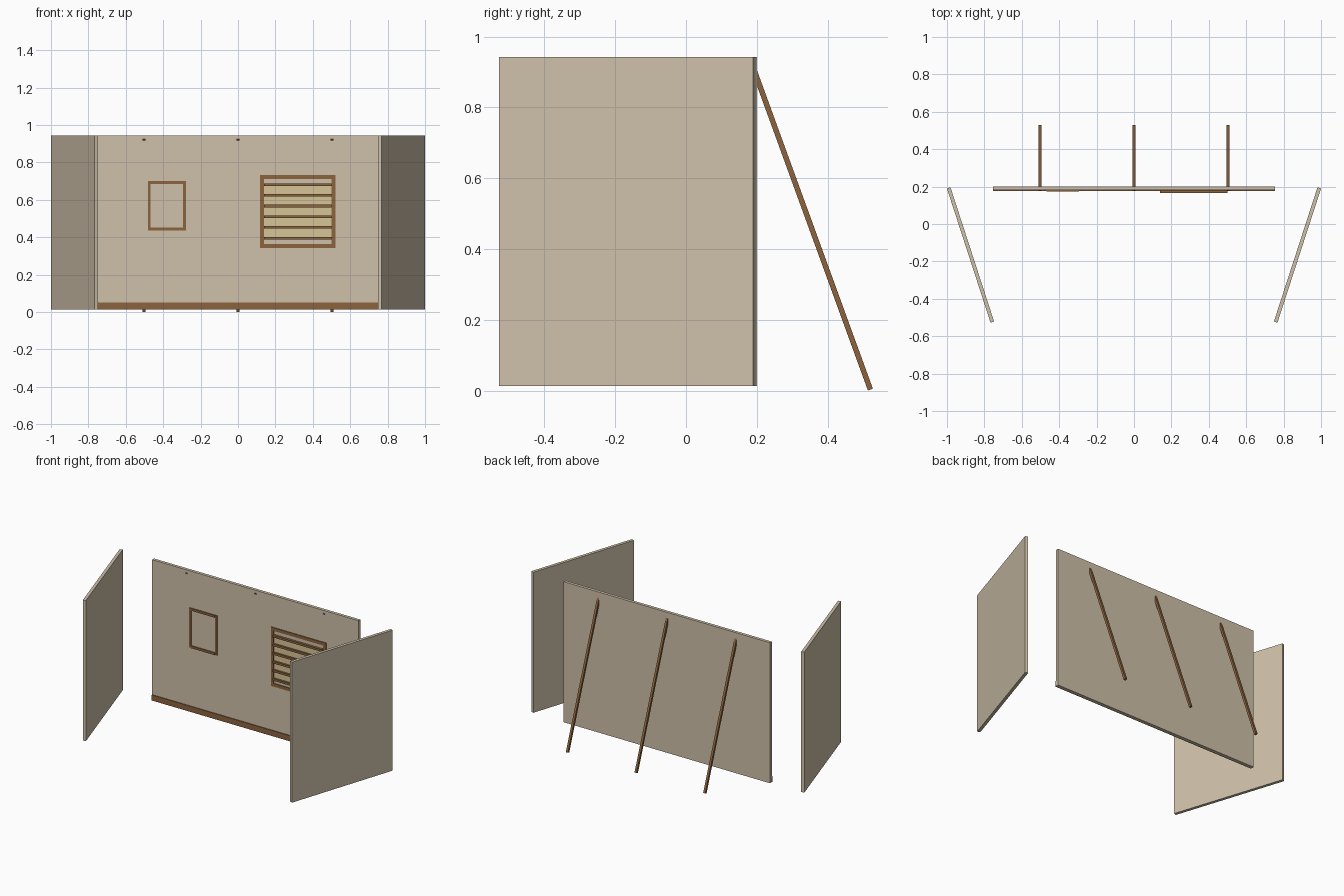
import bpy
from math import radians, sin, cos

if "Cube" in bpy.data.objects:
    bpy.data.objects.remove(bpy.data.objects["Cube"], do_unlink=True)


def material(name, rgb):
    mat = bpy.data.materials.new(name)
    mat.use_nodes = True
    mat.diffuse_color = (*rgb, 1)
    mat.node_tree.nodes["Principled BSDF"].inputs["Base Color"].default_value = (*rgb, 1)
    return mat


PLASTER = material("warm plaster", (0.62, 0.53, 0.40))
WOOD = material("brown wood", (0.26, 0.125, 0.048))
STRAW = material("pale straw", (0.67, 0.56, 0.31))


def box(name, size, location, mat, rotation=(0, 0, 0)):
    bpy.ops.mesh.primitive_cube_add(size=1, location=location, rotation=rotation)
    obj = bpy.context.object
    obj.name = name
    obj.scale = size
    bpy.ops.object.transform_apply(location=False, rotation=False, scale=True)
    obj.data.materials.append(mat)
    return obj


def panel(name, x0, x1, z0, z1, front, mat, back=0.19):
    """Box given by its edges, set into the back wall unless told otherwise."""
    return box(name, (x1 - x0, back - front, z1 - z0),
               ((x0 + x1) / 2, (front + back) / 2, (z0 + z1) / 2), mat)


def frame(name, x0, x1, z0, z1, bar, side_front, rail_front):
    panel(name + "_right_stile", x0, x0 + bar, z0, z1, side_front, WOOD)
    panel(name + "_left_stile", x1 - bar, x1, z0, z1, side_front, WOOD)
    panel(name + "_bottom_rail", x0 + bar, x1 - bar, z0, z0 + bar, rail_front, WOOD)
    panel(name + "_top_rail", x0 + bar, x1 - bar, z1 - bar, z1, rail_front, WOOD)


# Back wall and baseboard
BOTTOM, TOP = 0.013, 0.943
panel("back_wall", -0.755, 0.755, BOTTOM, TOP, 0.181, PLASTER, back=0.201)
panel("baseboard", -0.755, 0.755, BOTTOM, 0.05, 0.176, WOOD)

# Angled side walls
for side, name in ((1, "left"), (-1, "right")):
    box(name + "_side_wall", (0.02, 0.755, TOP - BOTTOM),
        (side * 0.874, -0.166, (TOP + BOTTOM) / 2), PLASTER,
        (0, 0, -side * radians(18)))

# Sloping braces behind the wall
tilt, length = radians(20), 0.982
for x, name in ((-0.503, "right"), (0, "middle"), (0.503, "left")):
    box(name + "_brace", (0.015, 0.015, length),
        (x, 0.521 - sin(tilt) * length / 2, 0.0026 + cos(tilt) * length / 2),
        WOOD, (tilt, 0, 0))

# Small picture frame
frame("small_frame", -0.482, -0.278, 0.437, 0.70, 0.015, 0.177, 0.174)

# Louvred window
frame("window_frame", 0.117, 0.52, 0.343, 0.733, 0.021, 0.176, 0.176)
panel("window_pane", 0.138, 0.499, 0.395, 0.681, 0.178, STRAW)
for i in range(6):
    z = 0.395 + i * 0.0572
    panel(f"window_slat_{i + 1}", 0.138, 0.499, z - 0.007, z + 0.007, 0.165, WOOD)
